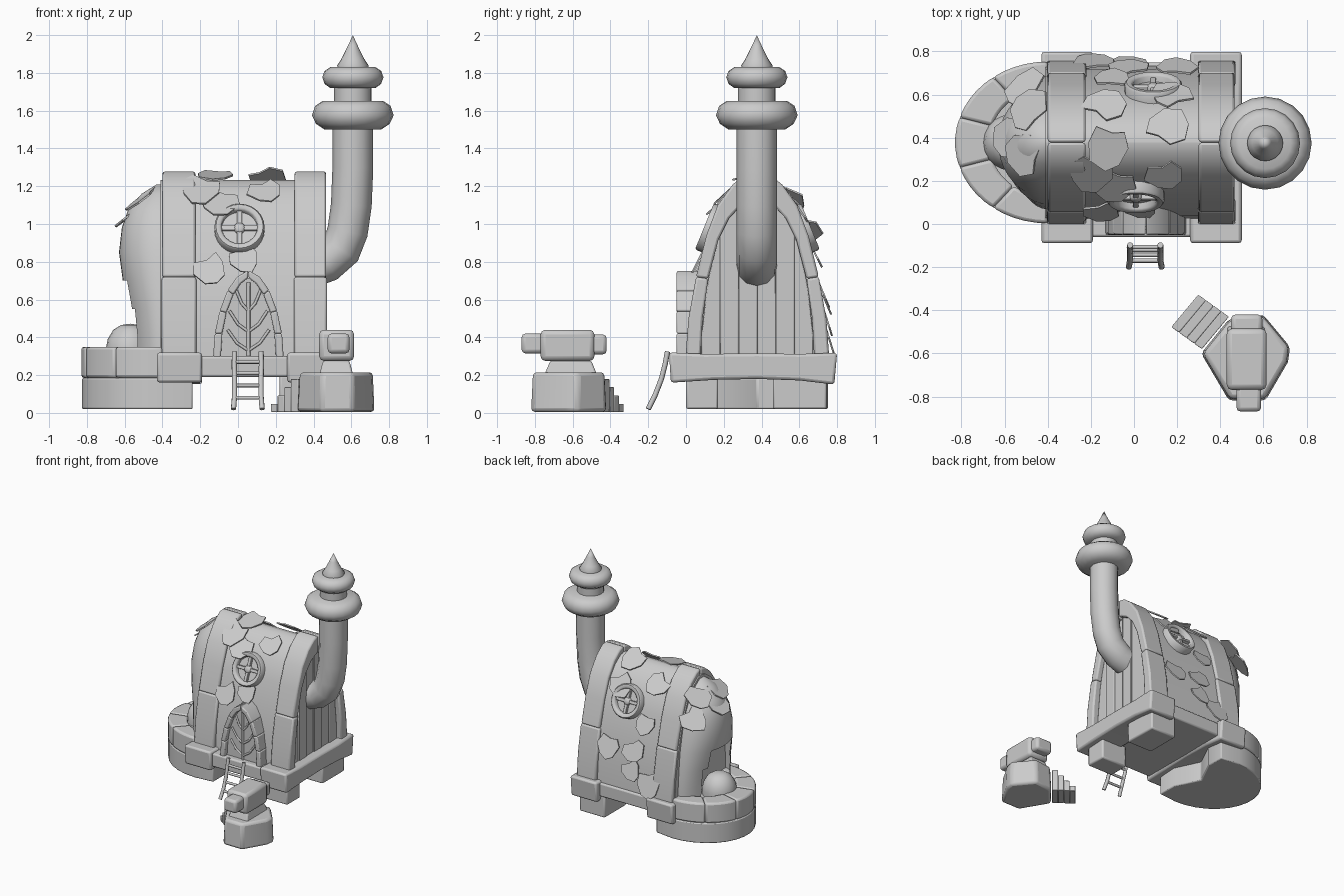
import bpy, bmesh, math, random
from mathutils import Vector, Matrix

if "Cube" in bpy.data.objects:
    bpy.data.objects.remove(bpy.data.objects["Cube"])

random.seed(4)
grey = bpy.data.materials.new("stone_grey")
grey.diffuse_color = (0.6, 0.6, 0.6, 1)
grey.use_nodes = True
grey.node_tree.nodes["Principled BSDF"].inputs["Base Color"].default_value = grey.diffuse_color
YC = 0.378  # depth centre of the house


def finish(name, mesh, bevel=0, angle=35):
    mesh.materials.clear()
    mesh.materials.append(grey)
    for p in mesh.polygons:
        p.use_smooth = True
    mesh.set_sharp_from_angle(angle=math.radians(angle))
    ob = bpy.data.objects.new(name, mesh)
    bpy.context.scene.collection.objects.link(ob)
    if bevel:
        m = ob.modifiers.new("bevel", 'BEVEL')
        m.width, m.segments, m.limit_method = bevel, 2, 'ANGLE'
        m.angle_limit = math.radians(40)
    return ob


def from_bm(name, bm, bevel=0, angle=35):
    bmesh.ops.recalc_face_normals(bm, faces=bm.faces)
    me = bpy.data.meshes.new(name)
    bm.to_mesh(me)
    bm.free()
    return finish(name, me, bevel, angle)


def prism(name, pts, axis, lo, hi, bevel=0, shrink=1):
    """Extrude a 2D outline along x, y or z; shrink scales the far end."""
    def at(p, k):
        return {'x': (k, p[0], p[1]), 'y': (p[0], k, p[1]), 'z': (p[0], p[1], k)}[axis]
    c = [sum(p[i] for p in pts) / len(pts) for i in (0, 1)]
    top = [[c[i] + (p[i] - c[i]) * shrink for i in (0, 1)] for p in pts]
    bm = bmesh.new()
    a = [bm.verts.new(at(p, lo)) for p in pts]
    b = [bm.verts.new(at(p, hi)) for p in top]
    bm.faces.new(a)
    bm.faces.new(b[::-1])
    for i in range(len(a)):
        j = (i + 1) % len(a)
        bm.faces.new((a[i], a[j], b[j], b[i]))
    return from_bm(name, bm, bevel)


def box(name, x0, x1, y0, y1, z0, z1, bevel=0.012, shrink=1):
    return prism(name, [(x0, y0), (x1, y0), (x1, y1), (x0, y1)], 'z', z0, z1, bevel, shrink)


def lathe(name, profile, x, y, n=20):
    bm = bmesh.new()
    vs = [bm.verts.new((r, 0, z)) for r, z in profile]
    es = [bm.edges.new(e) for e in zip(vs, vs[1:])]
    bmesh.ops.spin(bm, geom=vs + es, axis=(0, 0, 1), cent=(0, 0, 0), steps=n, angle=math.tau)
    bmesh.ops.remove_doubles(bm, verts=bm.verts, dist=1e-4)
    ob = from_bm(name, bm, 0, 50)
    ob.location = (x, y, 0)
    return ob


def tube(name, pts, r, res=3):
    cu = bpy.data.curves.new(name, 'CURVE')
    cu.dimensions, cu.bevel_depth, cu.bevel_resolution = '3D', r, res
    cu.use_fill_caps = True
    sp = cu.splines.new('POLY')
    sp.points.add(len(pts) - 1)
    for q, p in zip(sp.points, pts):
        q.co = (*p, 1)
    tmp = bpy.data.objects.new("tmp", cu)
    me = bpy.data.meshes.new_from_object(tmp)
    bpy.data.objects.remove(tmp)
    return finish(name, me, 0, 50)


# Pointed arch section: (half depth, height)
OUT = [(.38, .30), (.365, .5), (.325, .72), (.27, .94), (.21, 1.10), (.13, 1.21), (.055, 1.268), (.001, 1.28)]
INN = [(.30, .30), (.29, .5), (.26, .71), (.205, .92), (.15, 1.03), (.085, 1.10), (.03, 1.13), (.001, 1.137)]
SKIN = [tuple(a + (b - a) * .33 for a, b in zip(p, q)) for p, q in zip(OUT, INN)]


def arch(prof, c):
    return [(c - d, z) for d, z in prof] + [(c + d, z) for d, z in prof[::-1]]


def blocks(name, outer, inner, cuts, c, axis, lo, hi, bevel):
    for s in (-1, 1):
        for i, j in cuts:
            pts = outer[i:j + 1] + inner[i:j + 1][::-1]
            prism(name, [(c + s * d, z) for d, z in pts], axis, lo, hi, bevel)


# House body and the two stone ribs
prism("house_body", arch(SKIN, YC), 'x', -.41, .40)
for lo, hi in ((-.40, -.225), (.30, .467)):
    blocks("rib_lower_block", OUT, INN, [(0, 2)], YC, 'x', lo - .004, hi + .004, .012)
    blocks("rib_upper_block", OUT, INN, [(2, 7)], YC, 'x', lo, hi, .012)


# Plank end wall
def wall_top(d):
    d = abs(d)
    for (d0, z0), (d1, z1) in zip(INN, INN[1:]):
        if d1 <= d <= d0:
            return z0 + (z1 - z0) * (d0 - d) / (d0 - d1)
    return INN[-1][1] if d < .01 else .30


for i in range(6):
    a, b = -.295 + i * .0983, -.295 + (i + 1) * .0983
    top = [(YC + a + (b - a) * k / 4, wall_top(a + (b - a) * k / 4) + .01) for k in range(5)]
    prism("wall_plank", [(YC + b, .28), (YC + a, .28)] + top, 'x', .39, .425 + .006 * (i % 2), .006)

# Rounded rear apse with an open oven mouth
LEV = [(.28, .16, .31), (.42, .165, .31), (.55, .18, .30), (.70, .21, .285), (.85, .23, .255),
       (.98, .215, .22), (1.08, .18, .17), (1.16, .11, .10), (1.21, .03, .03)]
bm = bmesh.new()
N = 20
rows = []
for z, a, b in LEV:
    rows.append([bm.verts.new((-.40 - a * math.sin(math.pi * k / N), YC + b * math.cos(math.pi * k / N), z))
                 for k in range(N + 1)])
for i in range(len(rows) - 1):
    for k in range(N):
        if i < 2 and 6 <= k < 14 or i == 2 and 7 <= k < 13:
            continue
        bm.faces.new((rows[i][k], rows[i][k + 1], rows[i + 1][k + 1], rows[i + 1][k]))
bm.faces.new(rows[-1])
from_bm("apse_shell", bm, 0, 50)
lathe("hearth_dome", [(.13, .28), (.13, .34), (.12, .39), (.09, .44), (.05, .465), (0, .472)], -.57, YC)


# Curved stone ring around the apse and its foundation
def oval(deg, a, b):
    t = math.radians(deg)
    return (-.40 + a * math.cos(t), YC + b * math.sin(t))


for i in range(5):
    t0, t1 = 90 + 36 * i, 126 + 36 * i
    ang = [t0 + (t1 - t0) * k / 5 for k in range(6)]
    prism("ring_stone", [oval(t, .43, .375) for t in ang] + [oval(t, .27, .25) for t in ang[::-1]],
          'z', .185, .35, .015)
prism("ring_floor", [oval(90 + 15 * k, .40, .35) for k in range(13)], 'z', .17, .30)
prism("foundation", [oval(90 + 12 * k, .428, .373) for k in range(16)]
      + [(-.24, .02), (-.24, .18), (-.34, YC), (-.24, .58), (-.24, .73)], 'z', .02, .185, .008)

# Floor slab, sagging cross beams and feet
box("floor_slab", -.40, .45, -.06, .75, .19, .30)
BEAM = [(-.09, .32), (.1, .312), (.375, .315), (.6, .312), (.80, .318), (.785, .15), (.6, .172),
        (.375, .18), (.15, .175), (-.08, .16)]
for lo, hi in ((-.43, -.19), (.26, .50)):
    prism("cross_beam", BEAM, 'x', lo, hi, .015)
box("front_foot", .22, .45, 0, .17, .02, .2)
box("back_foot", .22, .45, .46, .745, .02, .2)

# Crooked chimney with stacked caps
CX, CY = .608, .375
tube("chimney_pipe", [(.40, CY, .775), (.47, CY, .80), (.545, CY, .865), (.58, CY, .96),
                      (.60, CY, 1.1), (CX, CY, 1.3), (CX, CY, 1.55)], .108, 4)
lathe("chimney_lower_cap", [(0, 1.50), (.15, 1.50), (.195, 1.53), (.216, 1.575), (.20, 1.625), (.16, 1.652), (0, 1.652)], CX, CY)
lathe("chimney_neck", [(0, 1.6), (.10, 1.6), (.10, 1.76), (0, 1.76)], CX, CY)
lathe("chimney_upper_cap", [(0, 1.72), (.12, 1.72), (.15, 1.742), (.162, 1.777), (.15, 1.81), (.12, 1.83), (0, 1.83)], CX, CY)
lathe("chimney_spire", [(0, 1.82), (.08, 1.82), (.083, 1.84), (.06, 1.875), (.03, 1.935), (0, 2.0)], CX, CY)

# Pointed door with voussoirs and branch ironwork
DX = .055
DO = [(.187, .29), (.178, .42), (.152, .54), (.11, .65), (.06, .72), (.001, .755)]
DI = [(.146, .29), (.138, .42), (.116, .53), (.08, .625), (.04, .685), (.001, .715)]
blocks("door_frame_stone", DO, DI, [(0, 1), (1, 2), (2, 3), (3, 5)], DX, 'y', -.05, .14, .008)
prism("door_panel", arch(DI, DX), 'y', -.012, .13)
tube("door_stem", [(DX, -.015, .30), (DX, -.015, .69)], .010, 2)
for s in (-1, 1):
    for z, w in ((.33, .11), (.43, .10), (.54, .065)):
        tube("door_branch", [(DX, -.015, z), (DX + s * w * .55, -.015, z + .04), (DX + s * w, -.015, z + .11)], .008, 2)

# Ladder
for x in (-.018, .122):
    s = -1 if x < 0 else 1
    tube("ladder_rail", [(x + s * .006, -.20, .02), (x, -.165, .09), (x, -.13, .18), (x + s * .002, -.11, .26), (x, -.098, .325)], .014, 2)
for y, z in ((-.17, .08), (-.143, .145), (-.12, .21), (-.107, .27)):
    tube("ladder_rung", [(-.018, y, z), (.122, y, z)], .010, 2)


# Points on the curved skin, u counts along the section
def skin(u, s):
    i = min(int(u), 6)
    (d0, z0), (d1, z1) = SKIN[i], SKIN[i + 1]
    f = u - i
    n = Vector((0, s * (z1 - z0), d0 - d1)).normalized()
    return YC + s * (d0 + (d1 - d0) * f), z0 + (z1 - z0) * f, n


# Round windows with cross bars, front and back
for x, s in ((.008, -1), (.09, 1)):
    y, z, n = skin(3.25, s)
    mat = Matrix.Translation((x, y, z)) @ n.to_track_quat('Z', 'Y').to_matrix().to_4x4()
    parts = [lathe("window_ring", [(.095, -.03), (.095, .04), (.105, .05), (.125, .05), (.133, .04), (.133, -.03)], 0, 0, 24),
             lathe("window_pane", [(0, .012), (.1, .012)], 0, 0, 24),
             lathe("window_hub", [(0, .04), (.02, .04), (.03, .03), (.03, 0)], 0, 0, 12),
             box("window_bar", -.1, .1, -.013, .013, 0, .034, .004),
             box("window_bar", -.013, .013, -.1, .1, 0, .034, .004)]
    for ob in parts:
        ob.matrix_world = mat


# Large leaf shingles
def leaf(loc, n, size):
    shape = [(0, -1), (.6, -.72), (.95, .1), (.7, .75), (.1, .62), (-.6, .8), (-1, .15), (-.65, -.6)]
    pts = [(size * a * random.uniform(.85, 1.1), size * b * random.uniform(.85, 1.1)) for a, b in shape]
    ob = prism("leaf_shingle", pts, 'z', 0, .01)
    spin = Matrix.Rotation(random.uniform(-.7, .7), 4, 'Z')
    ob.matrix_world = Matrix.Translation(loc) @ n.to_track_quat('Z', 'Y').to_matrix().to_4x4() @ spin


for x, u, s, size in ((-.15, 2.15, -1, .10), (.03, 2.4, -1, .085), (-.1, 4.2, -1, .11), (-.2, 4.9, -1, .12),
                      (-.12, 6.6, -1, .11), (.16, 5.9, 1, .115), (.17, 3.9, 1, .11), (-.13, 4.5, 1, .11),
                      (.14, 4.8, -1, .09), (-.18, .5, 1, .11), (-.03, 1.6, 1, .10), (.2, 1.5, 1, .10),
                      (-.1, 2.6, 1, .09), (-.02, .9, 1, .09)):
    y, z, n = skin(u, s)
    leaf(Vector((x, y, z)) + n * .025, (n + Vector((0, 0, .25 if u < 5 else 0))).normalized(), size)
for x, y, z in ((-.49, .53, 1.12), (-.51, .33, 1.13), (-.57, .40, 1.04), (-.50, .62, .98)):
    leaf(Vector((x, y, z)), Vector((-.6, (y - YC) * 2, .8)).normalized(), .11)

# Anvil on a stump
prism("stump", [(.31, -.60), (.44, -.44), (.60, -.42), (.725, -.57), (.715, -.64), (.61, -.82), (.44, -.82)],
      'z', .005, .215, .02, .95)
box("anvil_foot", .43, .61, -.75, -.47, .20, .275, .01, .78)
box("anvil_body", .43, .615, -.77, -.485, .275, .44, .025)
box("anvil_horn", .475, .59, -.87, -.74, .315, .42, .02)
box("anvil_heel", .45, .595, -.52, -.42, .31, .415, .02)

# Steps up to the stump
A, B, D = Vector((.315, -.58)), Vector((.44, -.43)), Vector((-.0355, .0255))
for i in range(4):
    p = [A + D * i, B + D * i, B + D * (i + 1), A + D * (i + 1)]
    prism("stump_step", [tuple(q) for q in p], 'z', .005, .18 - .044 * i, .004)
